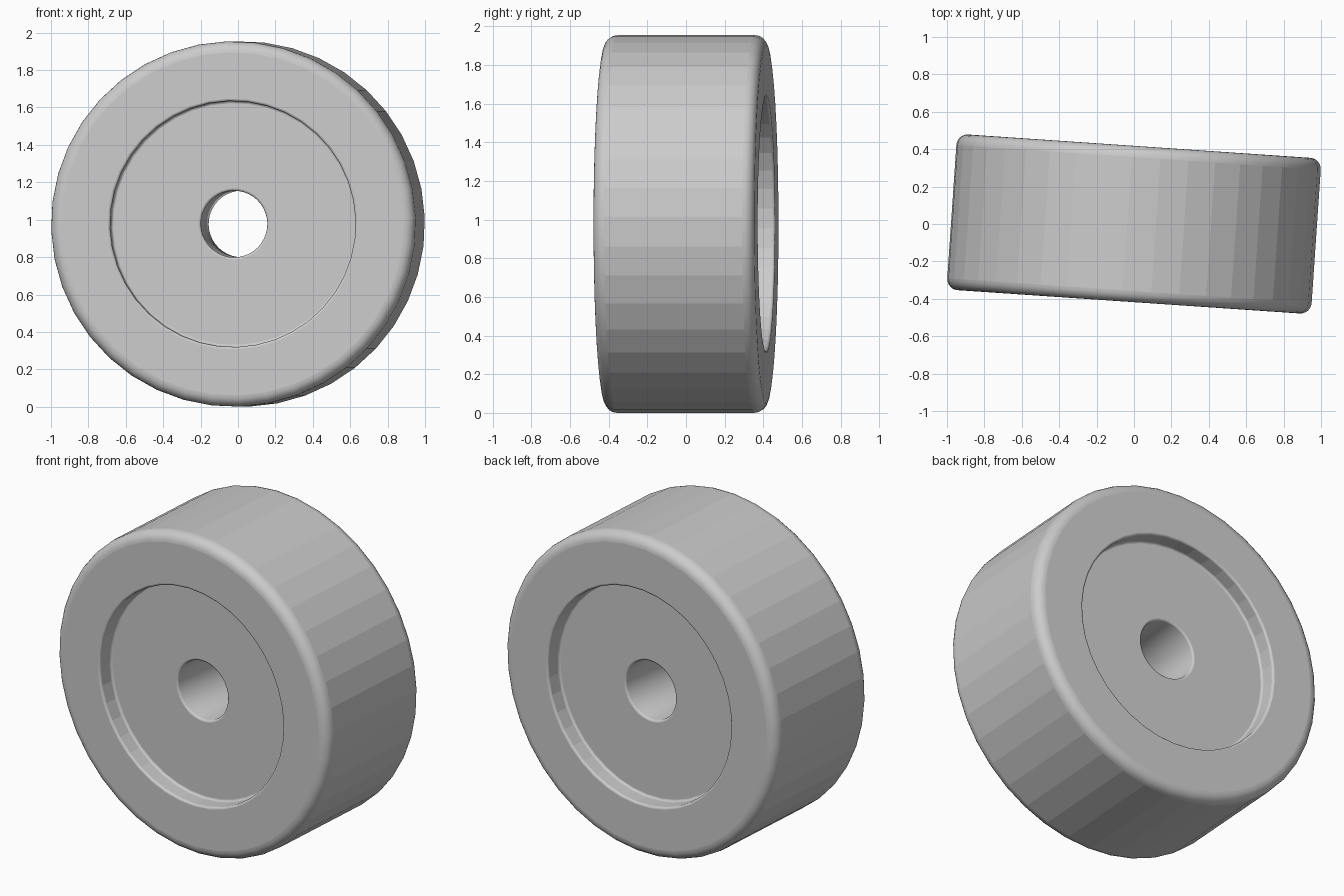
import bpy
import bmesh
from math import cos, sin, pi, radians
from mathutils import Matrix

cube = bpy.data.objects.get("Cube")
if cube:
    bpy.data.objects.remove(cube, do_unlink=True)

SIDES = 40
OUTER, RECESS, HOLE = 0.977, 0.658, 0.178   # radii
HALF, FLOOR = 0.417, 0.315                  # half width, half width at recess floor
ROUND, FILLET = 0.06, 0.012

grey = bpy.data.materials.new("plain grey")
grey.use_nodes = True
colour = (0.6, 0.6, 0.6, 1)
grey.diffuse_color = colour
grey.node_tree.nodes["Principled BSDF"].inputs["Base Color"].default_value = colour


def arc(r, y, size, start, end, steps):
    """Quarter-round corner points around a centre (r, y)."""
    angles = [radians(start + (end - start) * i / steps) for i in range(steps + 1)]
    return [(r + size * cos(a), y + size * sin(a)) for a in angles]


# Half of the cross-section, from the bore out to the tread
half = arc(HOLE + FILLET, FLOOR - FILLET, FILLET, 180, 90, 3)
half += arc(RECESS - FILLET, FLOOR + FILLET, FILLET, 270, 360, 3)
half += arc(RECESS + FILLET, HALF - FILLET, FILLET, 180, 90, 3)
half += arc(OUTER - ROUND, HALF - ROUND, ROUND, 90, 0, 6)
profile = half + [(r, -y) for r, y in reversed(half)]

# Revolve the closed section around the axle
bm = bmesh.new()
rings = []
for i in range(SIDES):
    a = 2 * pi * i / SIDES + radians(2.1)
    rings.append([bm.verts.new((r * cos(a), y, r * sin(a))) for r, y in profile])
count = len(profile)
for i, ring in enumerate(rings):
    after = rings[(i + 1) % SIDES]
    for j in range(count):
        k = (j + 1) % count
        face = bm.faces.new((ring[j], ring[k], after[k], after[j]))
        (r0, y0), (r1, y1) = profile[j], profile[k]
        wall = abs(r0 - r1) < 1e-5 and r0 > HOLE + FILLET
        cap = abs(y0 - y1) < 1e-5
        # Rounded corners and bore are smooth; tread, walls and caps are flat
        face.smooth = not (wall or cap)
bmesh.ops.recalc_face_normals(bm, faces=bm.faces)

mesh = bpy.data.meshes.new("wheel")
bm.to_mesh(mesh)
bm.free()
mesh.materials.append(grey)
wheel = bpy.data.objects.new("wheel", mesh)
bpy.context.collection.objects.link(wheel)

# Stand it on the ground, turned slightly about the vertical
wheel.matrix_world = Matrix.Translation((0, 0, OUTER)) @ Matrix.Rotation(radians(-3.9), 4, "Z")
